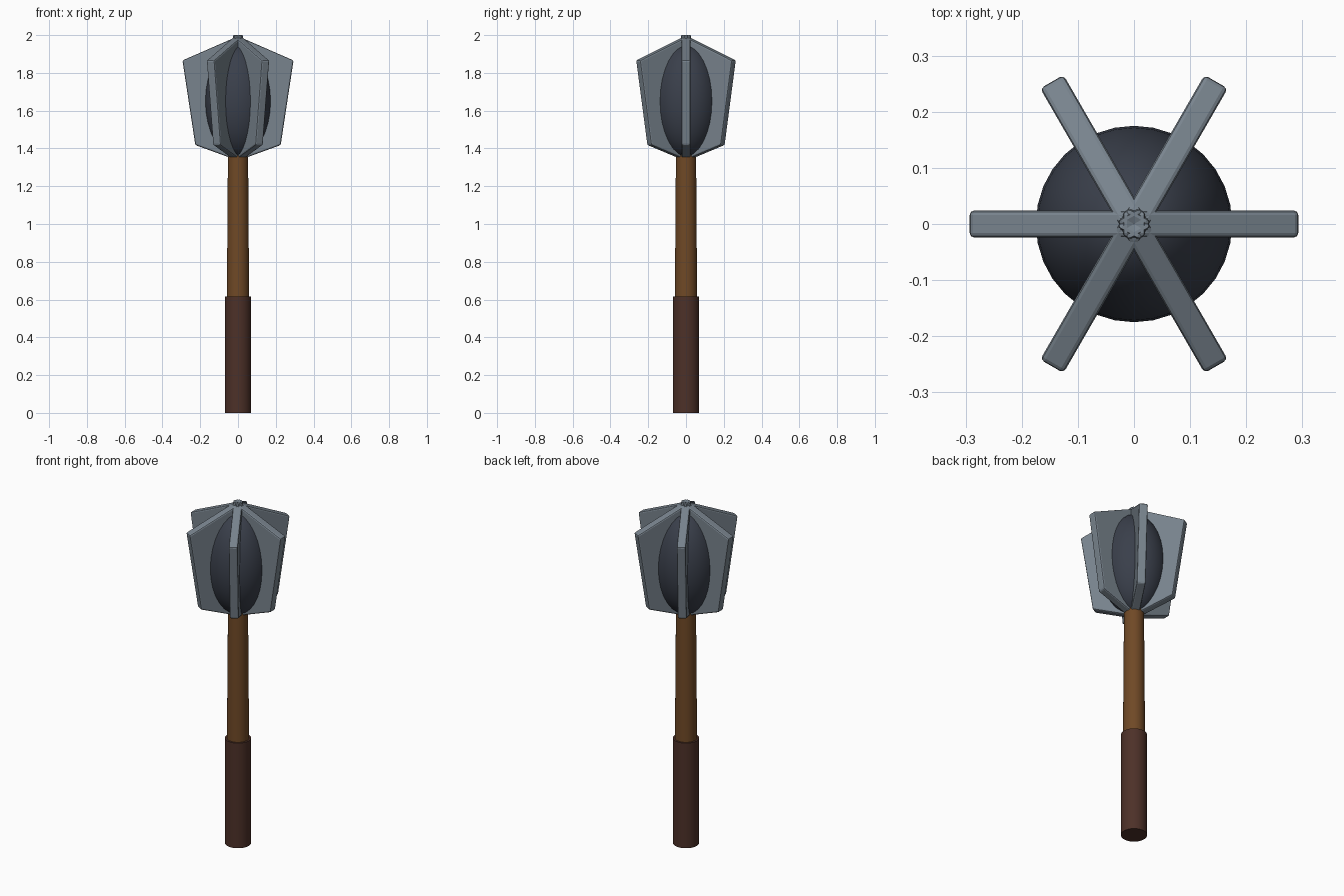
import bpy, bmesh, math

if "Cube" in bpy.data.objects:
    bpy.data.objects.remove(bpy.data.objects["Cube"])


def mat(name, rgb):
    m = bpy.data.materials.new(name)
    m.diffuse_color = (*rgb, 1)
    m.use_nodes = True
    m.node_tree.nodes["Principled BSDF"].inputs["Base Color"].default_value = m.diffuse_color
    return m


steel = mat("steel_grey", (0.19, 0.23, 0.27))
iron = mat("dark_iron", (0.042, 0.050, 0.070))
wood = mat("wood_brown", (0.16, 0.066, 0.019))
leather = mat("leather_dark_brown", (0.074, 0.030, 0.021))


def smooth(ob, angle=35):
    bpy.ops.object.select_all(action="DESELECT")
    ob.select_set(True)
    bpy.context.view_layer.objects.active = ob
    bpy.ops.object.shade_smooth_by_angle(angle=math.radians(angle))


def tapered_rod(name, r_low, r_high, z_low, z_high, material):
    bpy.ops.mesh.primitive_cone_add(vertices=32, radius1=r_low, radius2=r_high,
                                    depth=z_high - z_low,
                                    location=(0, 0, (z_low + z_high) / 2))
    ob = bpy.context.object
    ob.name = name
    ob.data.materials.append(material)
    smooth(ob)


# Handle: leather grip and tapered wooden shaft
tapered_rod("grip", 0.070, 0.069, 0.0, 0.615, leather)
tapered_rod("shaft", 0.061, 0.053, 0.3, 1.42, wood)

# Head core: stretched sphere
bpy.ops.mesh.primitive_uv_sphere_add(segments=32, ring_count=16, radius=1,
                                     location=(0, 0, 1.65))
core = bpy.context.object
core.name = "head_core"
core.scale = (0.175, 0.175, 0.30)
bpy.ops.object.transform_apply(location=False, rotation=False, scale=True)
core.data.materials.append(iron)
smooth(core, 60)

# Six bevelled flanges sharing one plate profile (radius, height)
profile = [(-0.02, 1.36), (0.045, 1.352), (0.226, 1.418),
           (0.294, 1.866), (-0.02, 2.003)]
half = 0.024
bm = bmesh.new()
face = bm.faces.new([bm.verts.new((x, -half, z)) for x, z in profile])
ext = bmesh.ops.extrude_face_region(bm, geom=[face])
bmesh.ops.translate(bm, vec=(0, 2 * half, 0),
                    verts=[v for v in ext["geom"] if isinstance(v, bmesh.types.BMVert)])
bmesh.ops.recalc_face_normals(bm, faces=bm.faces)
mesh = bpy.data.meshes.new("flange")
bm.to_mesh(mesh)
bm.free()
mesh.materials.append(steel)

for i in range(6):
    flange = bpy.data.objects.new(f"flange_{i + 1}", mesh)
    bpy.context.collection.objects.link(flange)
    flange.rotation_euler.z = i * math.pi / 3
    bevel = flange.modifiers.new("edge_bevel", "BEVEL")
    bevel.width = 0.008
    bevel.segments = 2
    bevel.limit_method = "ANGLE"
    bevel.angle_limit = math.radians(30)
